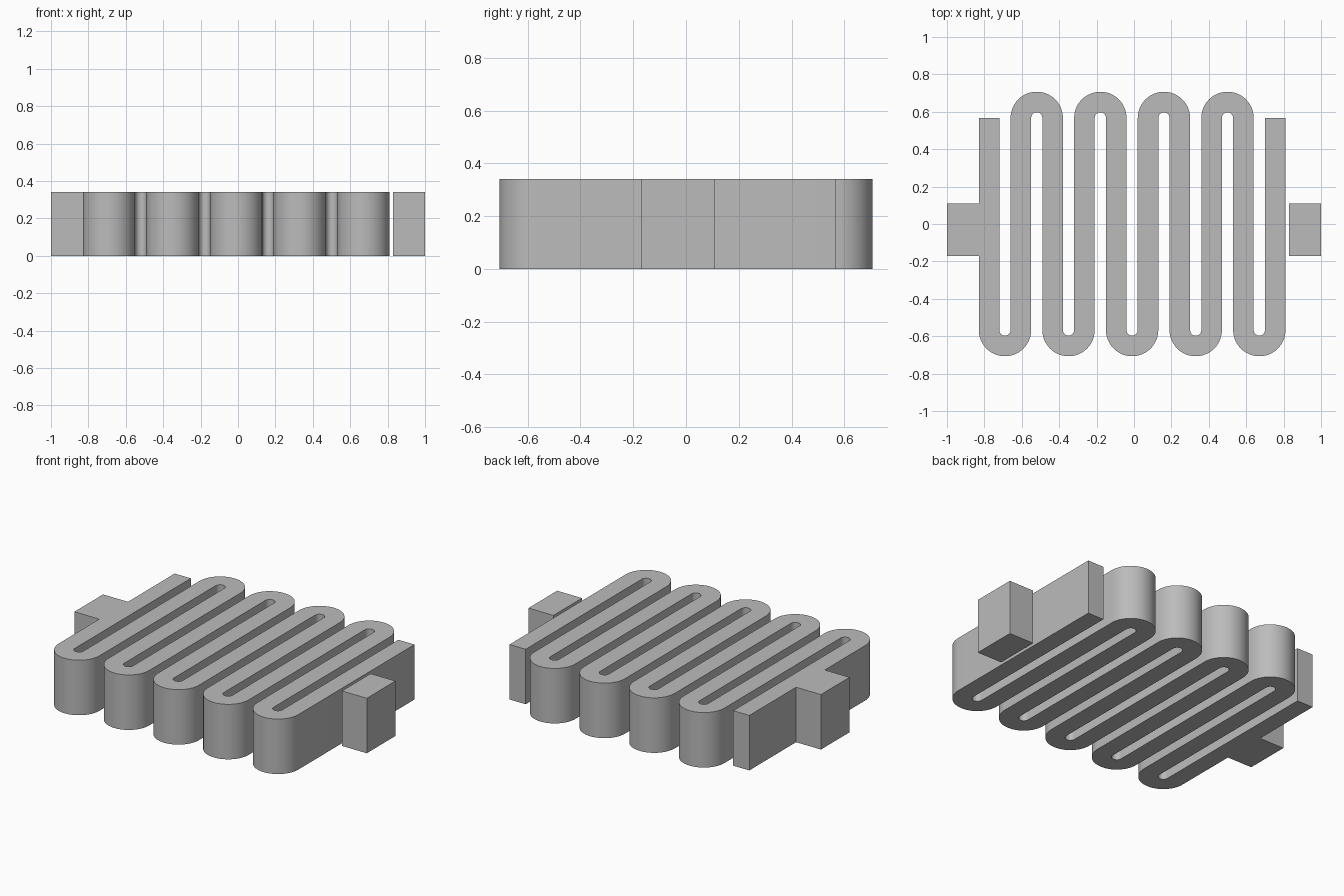
import bpy
import bmesh
import math

HEIGHT = 0.34
PITCH = 0.17          # spacing of neighbouring runs
HALF = 0.055          # half the wall thickness
RUNS = 10
FIRST_X = -0.775
BEND_Y = 0.567        # y of the bend centres
TAB_Y = (-0.17, 0.11)
STEPS = 24

cube = bpy.data.objects.get("Cube")
if cube:
    bpy.data.objects.remove(cube, do_unlink=True)

grey = bpy.data.materials.new("plain grey")
grey.use_nodes = True
colour = (0.5, 0.5, 0.5, 1)
grey.diffuse_color = colour
grey.node_tree.nodes["Principled BSDF"].inputs["Base Color"].default_value = colour


def make_prism(name, outline):
    """Extrude a flat outline up to the common height."""
    bm = bmesh.new()
    base = bm.faces.new([bm.verts.new((x, y, 0)) for x, y in outline])
    top = bmesh.ops.extrude_face_region(bm, geom=[base], use_keep_orig=True)
    verts = [v for v in top["geom"] if isinstance(v, bmesh.types.BMVert)]
    bmesh.ops.translate(bm, verts=verts, vec=(0, 0, HEIGHT))
    bmesh.ops.recalc_face_normals(bm, faces=bm.faces)
    mesh = bpy.data.meshes.new(name)
    bm.to_mesh(mesh)
    bm.free()
    mesh.materials.append(grey)
    obj = bpy.data.objects.new(name, mesh)
    bpy.context.collection.objects.link(obj)
    return obj


def coil_side(side):
    """One edge of the serpentine wall; side is +1 for the outer left edge."""
    points = [(FIRST_X - side * HALF, BEND_Y)]
    for i in range(RUNS - 1):
        down = -1 if i % 2 == 0 else 1
        centre = FIRST_X + (i + 0.5) * PITCH
        radius = PITCH / 2 - down * side * HALF
        for k in range(STEPS + 1):
            a = math.pi * k / STEPS
            points.append((centre - radius * math.cos(a),
                           down * (BEND_Y + radius * math.sin(a))))
    points.append((FIRST_X + (RUNS - 1) * PITCH + side * HALF, BEND_Y))
    return points


# Serpentine wall with the joined tab on its first run
outer = coil_side(1)
edge_x = FIRST_X - HALF
tab = [(edge_x, TAB_Y[1]), (-1, TAB_Y[1]), (-1, TAB_Y[0]), (edge_x, TAB_Y[0])]
outline = outer[:1] + tab + outer[1:] + coil_side(-1)[::-1]
coil = make_prism("serpentine_coil", outline)

# Separate block beside the last run
make_prism("end_block", [(0.83, TAB_Y[0]), (1, TAB_Y[0]),
                         (1, TAB_Y[1]), (0.83, TAB_Y[1])])

# Smooth bends with sharp rims
bpy.ops.object.select_all(action="DESELECT")
coil.select_set(True)
bpy.context.view_layer.objects.active = coil
bpy.ops.object.shade_smooth_by_angle(angle=math.radians(30))
